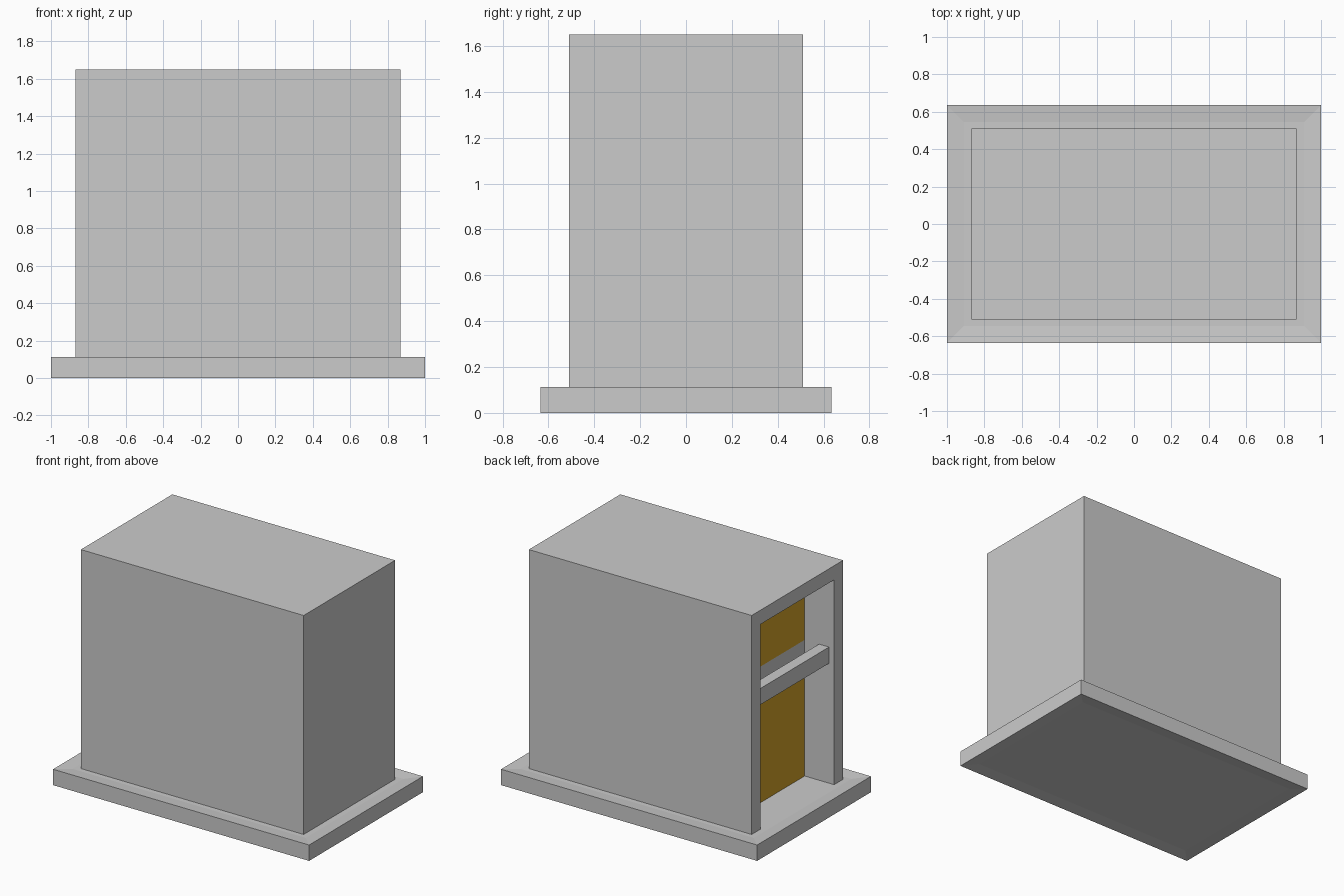
import bpy
import bmesh
from mathutils import Vector

cube = bpy.data.objects.get("Cube")
if cube:
    bpy.data.objects.remove(cube)


def material(name, colour):
    mat = bpy.data.materials.new(name)
    mat.use_nodes = True
    mat.diffuse_color = colour
    mat.node_tree.nodes["Principled BSDF"].inputs["Base Color"].default_value = colour
    return mat


grey = material("light grey", (0.60, 0.60, 0.60, 1))
gold = material("gold", (0.665, 0.37, 0.022, 1))


def box(name, low, high, mat, edit=None):
    """Box between two corners; edit may change its mesh before it is stored."""
    low, high = Vector(low), Vector(high)
    bm = bmesh.new()
    bmesh.ops.create_cube(bm, size=1)
    bmesh.ops.scale(bm, vec=high - low, verts=bm.verts)
    bmesh.ops.translate(bm, vec=(low + high) / 2, verts=bm.verts)
    bm.normal_update()
    if edit:
        edit(bm)
    mesh = bpy.data.meshes.new(name)
    bm.to_mesh(mesh)
    bm.free()
    mesh.materials.append(mat)
    obj = bpy.data.objects.new(name, mesh)
    bpy.context.collection.objects.link(obj)
    return obj


def dish(bm):
    # Shallow sunken middle on the top and underside
    caps = [f for f in bm.faces if abs(f.normal.z) > 0.9]
    bmesh.ops.inset_individual(bm, faces=caps, thickness=0.127, depth=-0.008)


def open_up(bm):
    # Remove the open end and the bottom
    gone = [f for f in bm.faces if f.normal.x < -0.9 or f.normal.z < -0.9]
    bmesh.ops.delete(bm, geom=gone, context="FACES")


FLOOR = 0.104
RAIL_LOW, RAIL_HIGH = 0.95, 1.065
INNER = 0.41   # half width inside the walls
CEILING = 1.55

# Plinth and hollow housing
box("base", (-1, -0.635, 0), (1, 0.635, 0.112), grey, dish)
shell = box("housing", (-0.87, -0.51, FLOOR), (0.87, 0.51, 1.65), grey, open_up)
walls = shell.modifiers.new("wall thickness", "SOLIDIFY")
walls.thickness = 0.1
walls.offset = -1
walls.use_even_offset = True

# Recessed panels with a divider, and a crossbar in front
for name, x0, x1, z0, z1, mat in (
    ("lower_panel", -0.64, -0.56, FLOOR, RAIL_LOW, gold),
    ("panel_divider", -0.64, -0.56, RAIL_LOW, RAIL_HIGH, grey),
    ("upper_panel", -0.64, -0.56, RAIL_HIGH, CEILING, gold),
    ("crossbar", -0.83, -0.752, RAIL_LOW, RAIL_HIGH, grey),
):
    box(name, (x0, -INNER, z0), (x1, INNER, z1), mat)
